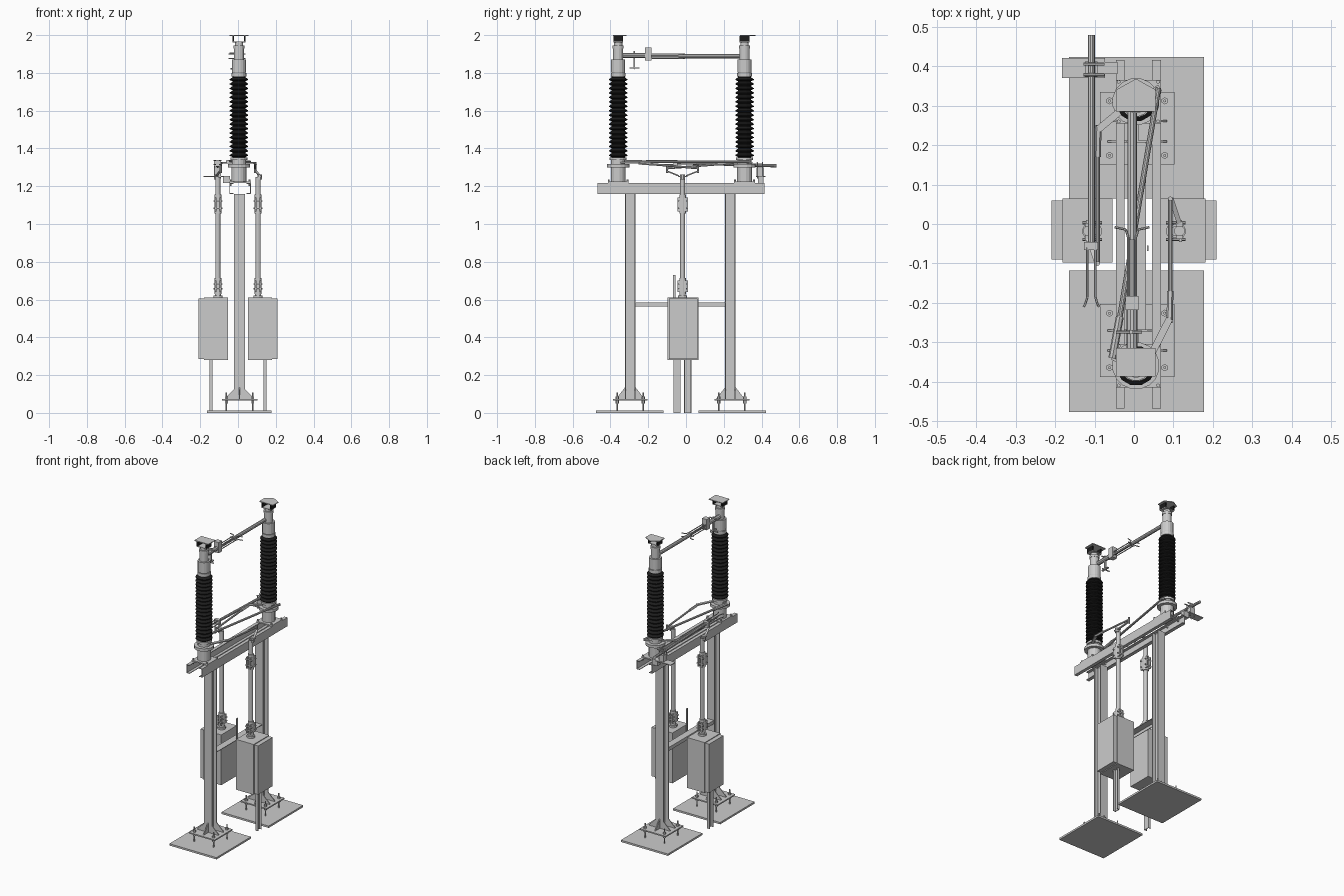
import bpy, bmesh, math
from mathutils import Vector

black = bpy.data.materials.new("black_glaze")
black.diffuse_color = (0.012, 0.012, 0.012, 1)


def make(name, verts, faces, mat=None):
    me = bpy.data.meshes.new(name)
    me.from_pydata(verts, [], faces)
    bm = bmesh.new()
    bm.from_mesh(me)
    bmesh.ops.recalc_face_normals(bm, faces=bm.faces)
    bm.to_mesh(me)
    bm.free()
    ob = bpy.data.objects.new(name, me)
    bpy.context.collection.objects.link(ob)
    if mat:
        me.materials.append(mat)
    return ob


def prism(name, outline, lift, mat=None):
    """Extrude a 3D outline by a vector."""
    n, lift = len(outline), Vector(lift)
    v = [Vector(p) for p in outline]
    v += [p + lift for p in v]
    f = [list(range(n)), list(range(n, 2 * n))]
    f += [[i, (i + 1) % n, n + (i + 1) % n, n + i] for i in range(n)]
    return make(name, v, f, mat)


def box(name, x0, x1, y0, y1, z0, z1, mat=None):
    o = [(x0, y0, z0), (x1, y0, z0), (x1, y1, z0), (x0, y1, z0)]
    return prism(name, o, (0, 0, z1 - z0), mat)


def lathe(name, prof, x, y, n=12, mat=None, smooth=False):
    """Revolve (radius, z) points round a vertical axis."""
    v = [(x + r * math.cos(2 * math.pi * (i + .5) / n),
          y + r * math.sin(2 * math.pi * (i + .5) / n), z) for r, z in prof for i in range(n)]
    m = len(prof)
    f = [[j * n + i, j * n + (i + 1) % n, (j + 1) * n + (i + 1) % n, (j + 1) * n + i]
         for j in range(m - 1) for i in range(n)]
    f += [list(range(n)), list(range((m - 1) * n, m * n))]
    return make(name, v, f, mat)


def rod(name, a, b, r, n=10):
    a, b = Vector(a), Vector(b)
    q = (b - a).to_track_quat('Z', 'Y')
    o = [a + q @ Vector((r * math.cos(2 * math.pi * i / n), r * math.sin(2 * math.pi * i / n), 0))
         for i in range(n)]
    return prism(name, o, b - a)


def bar(name, a, b, w, t):
    """Flat bar from a to b: width w sideways, thickness t."""
    a, b = Vector(a), Vector(b)
    d = (b - a).normalized()
    s = d.cross(Vector((0, 0, 1))).normalized() * w / 2
    u = s.cross(d).normalized() * t / 2
    return prism(name, [a - s - u, a + s - u, a + s + u, a - s + u], b - a)


CX = 0.008

# Columns with foundations, feet, gussets and anchor bolts
for side, cy, py in (("front", -0.295, -0.297), ("back", 0.235, 0.244)):
    box(side + "_foundation_plate", -0.165, 0.177, py - 0.179, py + 0.179, 0, 0.012)
    fy = cy if side == "front" else 0.243
    box(side + "_foot_plate", CX - 0.094, CX + 0.094, fy - 0.092, fy + 0.092, 0.066, 0.074)
    h, t, w = 0.028, 0.005, 0.003
    o = [(-h, -h), (h, -h), (h, -h + t), (w, -h + t), (w, h - t), (h, h - t),
         (h, h), (-h, h), (-h, h - t), (-w, h - t), (-w, -h + t), (-h, -h + t)]
    prism(side + "_column", [(CX + x, cy + y, 0.074) for x, y in o], (0, 0, 1.086))
    for s in (-1, 1):
        for gy in (-h, h - t):
            prism(side + "_gusset", [(CX + s * h, cy + gy, 0.074), (CX + s * 0.075, cy + gy, 0.074),
                  (CX + s * 0.075, cy + gy, 0.08), (CX + s * h, cy + gy, 0.125)], (0, t, 0))
        prism(side + "_cross_gusset", [(CX - 0.003, cy + s * h, 0.074), (CX - 0.003, cy + s * 0.075, 0.074),
              (CX - 0.003, cy + s * h, 0.135)], (0.006, 0, 0))
        for u in (-1, 1):
            bx, by = CX + s * 0.07, fy + u * 0.069
            lathe(side + "_anchor_bolt", [(.004, .012), (.004, .05), (.009, .05), (.009, .066), (.009, .086),
                  (.004, .086), (.004, .108)], bx, by, 6)

# Twin channel beams carried by the columns
for s, xw in ((1, -0.046), (-1, 0.068)):
    o = [(0, 1.16), (.022, 1.16), (.022, 1.164), (.004, 1.164), (.004, 1.213), (.022, 1.213),
         (.022, 1.217), (0, 1.217)]
    prism("channel_beam", [(xw + s * x, -0.468, z) for x, z in o], (0, 0.884, 0))

# Brace between columns with a small upright strip
box("brace_web", -0.015, -0.011, -0.267, 0.207, 0.562, 0.585)
box("brace_flange", -0.015, 0.03, -0.267, 0.207, 0.581, 0.585)
box("brace_strip", 0.033, 0.037, -0.068, -0.055, 0.54, 0.73)

# Drive cabinets, legs and vertical operating shafts
for s, name in ((-1, "left"), (1, "right")):
    def sx(a, b):
        return sorted((s * a, s * b))
    box(name + "_cabinet", *sx(0.054, 0.181), -0.097, 0.065, 0.28, 0.61)
    box(name + "_cabinet_door", *sx(0.181, 0.209), -0.09, 0.06, 0.285, 0.605)
    yl = -0.066 if s < 0 else -0.01
    box(name + "_cabinet_leg_web", *sx(0.134, 0.138), yl, yl + 0.038, 0, 0.28)
    for y in (yl, yl + 0.034):
        box(name + "_cabinet_leg_flange", *sx(0.138, 0.152), y, y + 0.004, 0, 0.28)
    px, py = s * 0.106, -0.018
    lathe(name + "_drive_shaft", [(.013, .61), (.013, 1.25)], px, py)
    lathe(name + "_shaft_collar", [(.025, .61), (.025, .622), (.017, .622), (.017, .64)], px, py)
    for z0, z1 in ((0.64, 0.70), (1.065, 1.14)):
        for k in (-1, 1):
            box(name + "_clamp_plate", px + k * 0.012 - 0.004, px + k * 0.012 + 0.004,
                py - 0.028, py + 0.028, z0, z1)
            for z in (z0 + 0.018, z1 - 0.018):
                rod(name + "_clamp_bolt", (px - 0.025, py + k * 0.021, z), (px + 0.025, py + k * 0.021, z), .004, 6)
        lathe(name + "_clamp_core", [(.018, z0 - .01), (.018, z1 + .015)], px, py)
    # crank on the shaft head, push rod and insulator lever
    lathe(name + "_crank_hub", [(.014, 1.235), (.014, 1.262)], s * 0.115, py, 8)
    ye = py + s * 0.082
    bar(name + "_crank", (s * 0.115, py - s * 0.02, 1.252), (s * 0.115, py + s * 0.025, 1.252), 0.018, 0.006)
    bar(name + "_crank_arm", (s * 0.115, py + s * 0.02, 1.255), (s * 0.094, ye, 1.28), 0.012, 0.006)
    rod(name + "_crank_pin", (s * 0.092, ye, 1.27), (s * 0.092, ye, 1.31), .006, 8)
    rod(name + "_push_rod", (s * 0.092, ye, 1.295), (s * 0.092, -s * 0.20, 1.318), .006)
    rod(name + "_push_rod_end", (s * 0.092, -s * 0.17, 1.316), (s * 0.09, -s * 0.25, 1.322), .008, 6)
    yi = 0.312 if s < 0 else -0.357
    bar(name + "_lever", (s * 0.09, -s * 0.24, 1.325), (CX + s * 0.03, yi + s * 0.015, 1.325), 0.018, 0.007)

# Insulator posts with pedestals, heads and terminals
for side, y in (("front", -0.359), ("back", 0.31)):
    x = CX - 0.003
    box(side + "_pedestal_base", -0.046, 0.068, y - 0.055, y + 0.055, 1.217, 1.225)
    lathe(side + "_pedestal", [(.04, 1.225), (.04, 1.30), (.06, 1.30), (.06, 1.318), (.038, 1.318),
          (.038, 1.338), (.046, 1.338), (.046, 1.352)], x, y, 16)
    prof, n, z0, dz = [(.036, 1.35)], 18, 1.355, 0.0236
    for i in range(n):
        z = z0 + i * dz
        prof += [(.036, z), (.051, z + .006), (.051, z + .010), (.036, z + .020)]
    lathe(side + "_insulator", prof + [(.036, 1.785)], x, y, 12, black)
    lathe(side + "_head", [(.04, 1.78), (.04, 1.80), (.036, 1.80), (.038, 1.805), (.038, 1.872), (.027, 1.872),
          (.027, 1.93), (.03, 1.93), (.03, 1.945), (.022, 1.945), (.022, 1.965)], x, y, 16)
    for k in (-1, 1):
        box(side + "_terminal_cheek", x + k * .031 - .004, x + k * .031 + .004, y - .026, y + .026, 1.965, 1.995, black)
    box(side + "_terminal_seat", x - .035, x + .035, y - .026, y + .026, 1.961, 1.966)
    if side == "front":
        box("front_terminal_pad", x - .05, x + .05, y - .027, y + .045, 1.995, 2.0)
    else:
        o = [(-.05, -.025), (.05, -.025), (.05, .03), (0, .058), (-.05, .03)]
        prism("back_terminal_pad", [(x + a, y + b, 1.995) for a, b in o], (0, 0, .005))
    for s in (-1, 1):
        for u in (-.05, .05):
            lathe(side + "_pedestal_bolt", [(.005, 1.2), (.005, 1.235)], CX + 0.003 + s * 0.05, y + u, 6)

# Main contact arms, block and flared fingers
AX = -0.005
rod("back_arm", (AX, 0.29, 1.888), (AX, -0.04, 1.888), .012)
rod("back_arm_tip", (AX, 0, 1.888), (AX, -0.19, 1.888), .008)
rod("front_arm", (AX, -0.335, 1.892), (AX, -0.2, 1.892), .014)
box("contact_block", AX - .017, AX + .017, -0.218, -0.183, 1.865, 1.935)


def fingers(name, x, ya, yb, z, d, flare):
    """Pair of contact strips with outward flared tips."""
    for s in (-1, 1):
        for dz in (-.011, .011):
            rod(name, (x + s * .01, ya, z + dz), (x + s * .01, yb - .025 * d, z + dz), .003, 6)
            rod(name + "_tip", (x + s * .01, yb - .025 * d, z + dz), (x + s * .016, yb - .006 * d, z + dz), .003, 6)
            rod(name + "_horn", (x + s * .016, yb - .006 * d, z + dz), (x + s * flare, yb, z + dz), .003, 6)


fingers("main_finger", AX, -0.19, -0.008, 1.888, 1, 0.044)

# Hook contact below the front arm
box("hook_stem", -0.012, -0.002, -0.279, -0.269, 1.82, 1.915)
bar("hook_foot", (-0.007, -0.3, 1.825), (-0.007, -0.245, 1.825), 0.012, 0.006)
rod("hook_pin_upper", (-0.045, -0.274, 1.905), (0.02, -0.274, 1.905), .004, 6)
rod("hook_pin_lower", (-0.04, -0.274, 1.822), (0.015, -0.274, 1.822), .004, 6)

# Diagonal tie rod linking the two rotating pedestals
bar("back_tie_lever", (0.01, 0.31, 1.325), (0.066, 0.345, 1.325), 0.018, 0.007)
bar("front_tie_lever", (0.0, -0.36, 1.325), (-0.055, -0.335, 1.325), 0.018, 0.007)
rod("tie_rod", (0.062, 0.345, 1.33), (-0.04, -0.26, 1.33), .007)
rod("tie_rod_end", (-0.036, -0.235, 1.33), (-0.055, -0.34, 1.33), .01, 8)

# Earthing blade lying along the left side, with its block and fingers
rod("earth_blade", (-0.108, 0.479, 1.308), (-0.108, -0.05, 1.325), .009)
box("earth_block", -0.127, -0.091, -0.066, -0.045, 1.305, 1.338)
fingers("earth_finger", -0.108, -0.06, -0.21, 1.325, -1, 0.02)

# Rest bracket holding the blade
box("rest_plate", -0.183, -0.073, 0.37, 0.42, 1.25, 1.255)
for y in (0.378, 0.405):
    for x in (-0.124, -0.092):
        rod("rest_bolt", (x, y, 1.24), (x, y, 1.325), .003, 6)
    rod("rest_clamp", (-0.128, y, 1.324), (-0.075, y, 1.324), .004, 6)
box("rest_block", -0.124, -0.092, 0.372, 0.412, 1.255, 1.298)
box("rest_bracket_arm", -0.08, -0.042, 0.38, 0.41, 1.217, 1.255)
